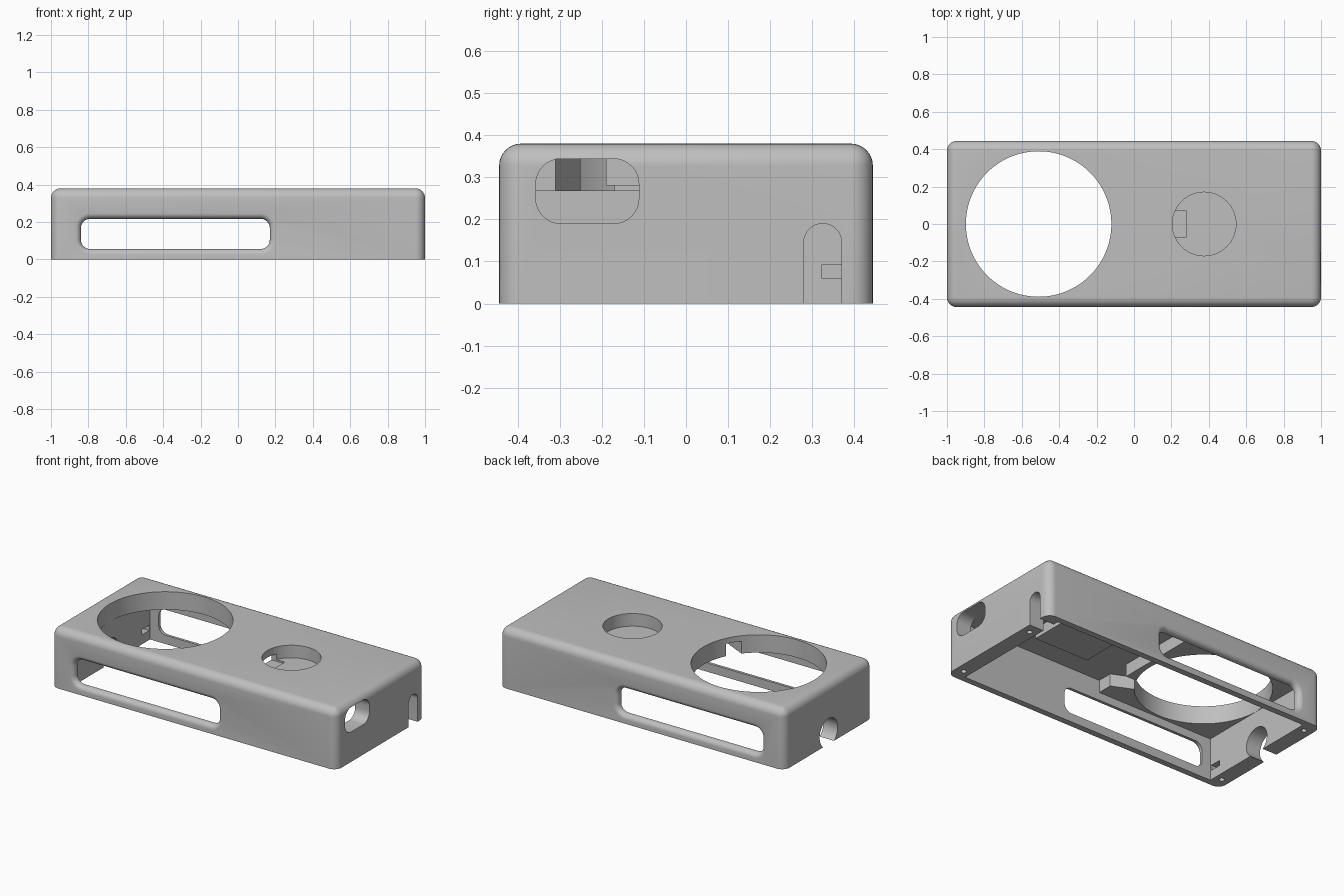
import bpy
import bmesh
from math import sin, cos, pi, sqrt
from mathutils import Vector

if "Cube" in bpy.data.objects:
    bpy.data.objects.remove(bpy.data.objects["Cube"], do_unlink=True)

HX, HY, HZ = 1.0, 0.444, 0.38      # outer half length, half depth, height
IX, IY = 0.9, 0.405                # inner wall positions
CEIL, SLAB = 0.345, 0.267          # thin ceiling, thick slab underside

grey = bpy.data.materials.new("warm_grey_plastic")
grey.use_nodes = True
grey.diffuse_color = (0.52, 0.52, 0.52, 1)
grey.node_tree.nodes["Principled BSDF"].inputs["Base Color"].default_value = grey.diffuse_color


def add_object(name, bm):
    bmesh.ops.recalc_face_normals(bm, faces=bm.faces[:])
    mesh = bpy.data.meshes.new(name)
    bm.to_mesh(mesh)
    bm.free()
    mesh.materials.append(grey)
    obj = bpy.data.objects.new(name, mesh)
    bpy.context.collection.objects.link(obj)
    return obj


def loft(name, axis, sections):
    """Closed solid through (outline, position) sections along an axis."""
    place = {"x": lambda a, b, t: (t, a, b),
             "y": lambda a, b, t: (a, t, b),
             "z": lambda a, b, t: (a, b, t)}[axis]
    bm = bmesh.new()
    rings = [[bm.verts.new(place(a, b, t)) for a, b in outline] for outline, t in sections]
    n = len(rings[0])
    for lower, upper in zip(rings, rings[1:]):
        for i in range(n):
            j = (i + 1) % n
            bm.faces.new((lower[i], lower[j], upper[j], upper[i]))
    bm.faces.new(rings[0])
    bm.faces.new(rings[-1])
    return add_object(name, bm)


def prism(name, axis, outline, start, end):
    return loft(name, axis, [(outline, start), (outline, end)])


def circle(cx, cy, r, n=32):
    return [(cx + r * cos(2 * pi * i / n), cy + r * sin(2 * pi * i / n)) for i in range(n)]


def rounded(x0, x1, y0, y1, r, grow=0.0, n=8):
    """Rounded rectangle outline, optionally grown outwards."""
    centres = [(x1 - r, y1 - r), (x0 + r, y1 - r), (x0 + r, y0 + r), (x1 - r, y0 + r)]
    return [(cx + (r + grow) * cos(pi / 2 * (q + i / n)), cy + (r + grow) * sin(pi / 2 * (q + i / n)))
            for q, (cx, cy) in enumerate(centres) for i in range(n + 1)]


def box(name, x0, x1, y0, y1, z0, z1):
    return prism(name, "z", [(x0, y0), (x1, y0), (x1, y1), (x0, y1)], z0, z1)


def combine(target, tool, operation="DIFFERENCE"):
    mod = target.modifiers.new("combine", "BOOLEAN")
    mod.operation = operation
    mod.solver = "EXACT"
    mod.object = tool
    bpy.context.view_layer.objects.active = target
    bpy.ops.object.modifier_apply(modifier=mod.name)
    bpy.data.objects.remove(tool, do_unlink=True)


# Outer block, rounded everywhere except the flat bottom
bm = bmesh.new()
bmesh.ops.create_cube(bm, size=1)
for v in bm.verts:
    v.co = Vector((v.co.x * 2 * HX, v.co.y * 2 * HY, (v.co.z + 0.5) * HZ))
edges = [e for e in bm.edges if max(v.co.z for v in e.verts) > 0.1]
bmesh.ops.bevel(bm, geom=edges, offset=0.052, segments=8, profile=0.5, affect="EDGES")
case = add_object("enclosure_shell", bm)

# Hollow interior: deeper at the left, thick slab at the right
combine(case, box("cavity", -IX, IX, -IY, IY, -0.1, SLAB))
combine(case, box("deep_cavity", -0.085, IX, -IY, IY, 0.1, CEIL))

# Button well hanging under the ceiling
combine(case, box("well", 0.185, 0.565, -0.19, 0.19, 0.28, 0.36), "UNION")
combine(case, prism("well_bore", "z", circle(0.375, 0, 0.17, 64), 0.3, 0.5))
combine(case, box("well_wire_exit", 0.15, 0.28, -0.07, 0.07, 0.289, 0.335))

# Large round opening and the wire channel leading to it
combine(case, prism("large_bore", "z", circle(-0.51, 0, 0.389, 96), 0.2, 0.5))
channel = [(-0.03, -0.31), (-0.085, -0.31), (-0.215, -0.25), (-0.26, -0.23), (-0.26, -0.17), (-0.03, -0.17)]
combine(case, prism("wire_channel", "z", channel, 0.2, CEIL))

# Long slots through front and back with flared outer edges
R = 0.03
flare = [(R - sqrt(max(0, R * R - (R - t) ** 2)), HY - t) for t in [R * (1 - cos(pi / 2 * i / 6)) for i in range(7)]]
profile = [(R, HY + 0.05)] + flare
sections = [(g, -y) for g, y in profile] + [(g, y) for g, y in reversed(profile)]
combine(case, loft("side_slots", "y", [(rounded(-0.84, 0.17, 0.055, 0.217, 0.05, g), y) for g, y in sections]))

# Left end: rounded port and arched slot
combine(case, prism("port", "x", rounded(-0.357, -0.112, 0.19, 0.344, 0.06), 0.85, 1.1))
arch = [(0.325 + 0.045 * cos(pi * i / 16), 0.145 + 0.045 * sin(pi * i / 16)) for i in range(17)]
combine(case, prism("arch_slot", "x", arch + [(0.28, -0.1), (0.37, -0.1)], 0.85, 1.1))

# Right end: round cable hole open at the bottom
combine(case, prism("cable_hole", "x", circle(0, 0.072, 0.09, 40), -1.1, -0.85))

# Screw holes with nut pockets in both end walls
for x, y in [(-0.945, -0.36), (-0.945, 0.36), (0.948, -0.36), (0.948, 0.215)]:
    combine(case, prism("screw_hole", "z", circle(x, y, 0.016, 20), -0.1, 0.13))
    x0, x1 = sorted((x * 1.03, x * 0.93))
    combine(case, box("nut_pocket", x0, x1, y - 0.037, y + 0.037, 0.06, 0.093))

# Smooth rounded edges, keep cut edges crisp
bpy.ops.object.select_all(action="DESELECT")
case.select_set(True)
bpy.context.view_layer.objects.active = case
bpy.ops.object.shade_smooth_by_angle(angle=pi / 6)
